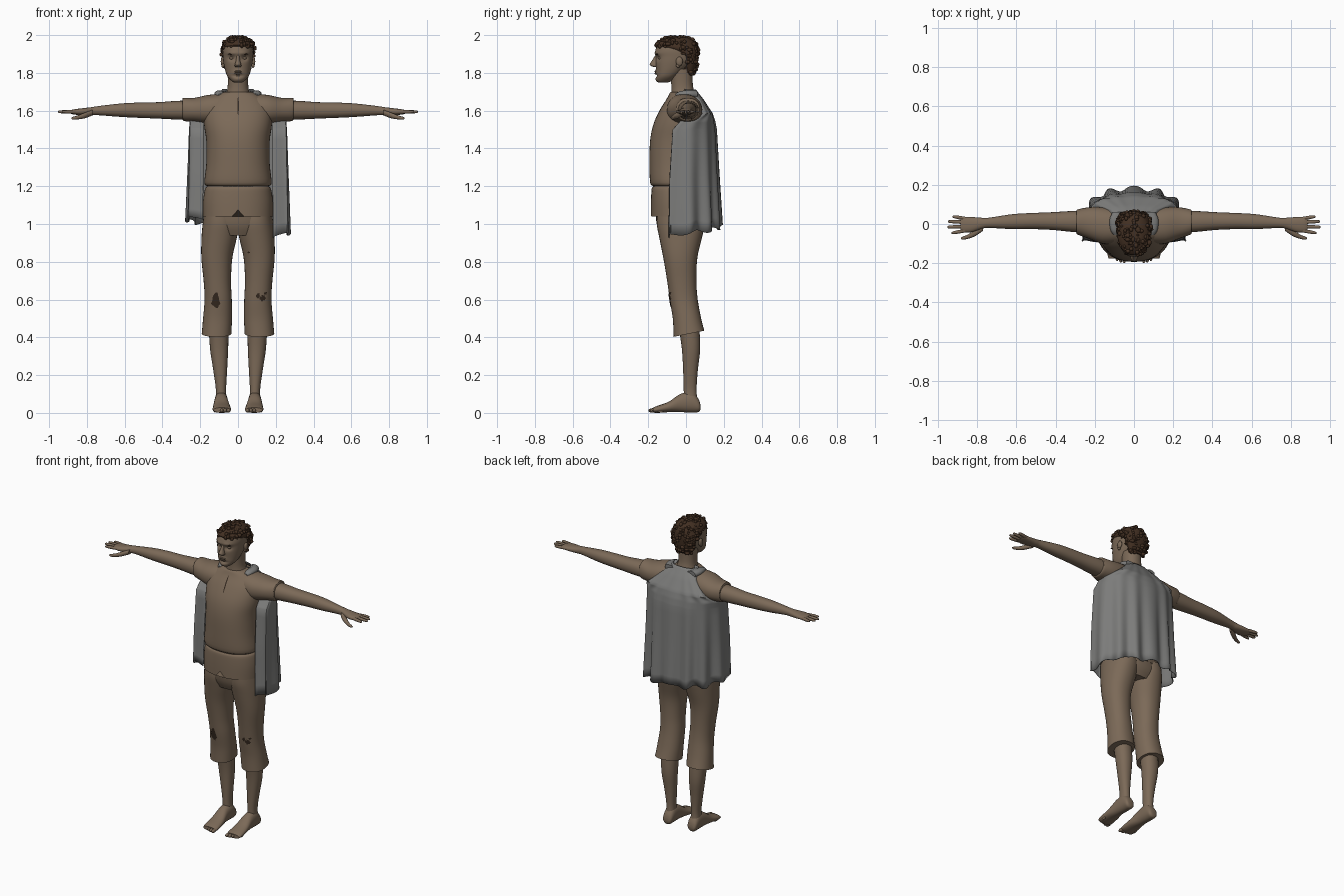
import bpy, bmesh, math, random
from math import sin, cos, pi
from mathutils import Vector
from mathutils.bvhtree import BVHTree

random.seed(4)
if "Cube" in bpy.data.objects:
    bpy.data.objects.remove(bpy.data.objects["Cube"])
parts = []


def material(name, rgb):
    m = bpy.data.materials.new(name)
    m.use_nodes = True
    color = (*rgb, 1)
    m.diffuse_color = color
    bsdf = m.node_tree.nodes["Principled BSDF"]
    bsdf.inputs["Base Color"].default_value = color
    bsdf.inputs["Roughness"].default_value = 0.9
    return m


tan = material("warm tan", (0.2, 0.143, 0.097))
grey = material("cloth grey", (0.2, 0.2, 0.195))
brown = material("dark brown hair", (0.055, 0.029, 0.016))
dark = material("torn cloth dark", (0.035, 0.022, 0.014))


def finish(name, bm, mat, mirror=False):
    bmesh.ops.recalc_face_normals(bm, faces=bm.faces)
    mesh = bpy.data.meshes.new(name)
    bm.to_mesh(mesh)
    bm.free()
    mesh.materials.append(mat)
    ob = bpy.data.objects.new(name, mesh)
    bpy.context.collection.objects.link(ob)
    if mirror:
        ob.modifiers.new("mirror", "MIRROR").use_mirror_merge = False
    parts.append(ob)
    return ob


def spline(keys, sub):
    """Smoothly interpolate between key rows."""
    rows = []
    for i in range(len(keys) - 1):
        a, b, c, d = (keys[max(0, min(len(keys) - 1, i + k))] for k in (-1, 0, 1, 2))
        for k in range(sub):
            t = k / sub
            rows.append([q + 0.5 * t * (r - p + t * (2 * p - 5 * q + 4 * r - s + t * (3 * (q - r) + s - p)))
                         for p, q, r, s in zip(a, b, c, d)])
    return rows + [list(keys[-1])]


def loft(name, keys, mat=tan, axis="z", seg=32, sub=4, power=2.2, mirror=False, shape=None):
    """Rounded rings along an axis; each key is (position, low a, high a, low b, high b)."""
    bm = bmesh.new()
    rings = []
    for s, a0, a1, b0, b1 in spline(keys, sub):
        ring = []
        for i in range(seg):
            t = 2 * pi * i / seg - pi / 2
            ca, sb = (math.copysign(abs(f) ** (2 / power), f) for f in (cos(t), sin(t)))
            a = (a0 + a1 + (a1 - a0) * ca) / 2
            b = (b0 + b1 + (b1 - b0) * sb) / 2
            v = Vector({"z": (a, b, s), "x": (s, a, b), "y": (a, s, b)}[axis])
            ring.append(bm.verts.new(shape(v) if shape else v))
        rings.append(ring)
    for lo, hi in zip(rings, rings[1:]):
        for i in range(seg):
            j = (i + 1) % seg
            bm.faces.new((lo[i], lo[j], hi[j], hi[i]))
    bm.faces.new(rings[0])
    bm.faces.new(rings[-1])
    return finish(name, bm, mat, mirror)


def blobs(name, items, mat=tan, mirror=False):
    """Small rounded lumps; each item is (centre, size)."""
    bm = bmesh.new()
    for centre, size in items:
        new = bmesh.ops.create_icosphere(bm, subdivisions=2, radius=1)["verts"]
        for v in new:
            v.co = Vector(centre) + v.co * Vector(size)
    return finish(name, bm, mat, mirror)


def patch(name, target, x, z, w, h, jag=0.4):
    """Thin ragged plate laid on the front of a part."""
    bvh = BVHTree.FromPolygons([v.co for v in target.data.vertices],
                               [p.vertices for p in target.data.polygons])
    bm = bmesh.new()
    radii = [1 - jag * random.random() for _ in range(16)]
    mirrored = len(target.modifiers) > 0

    def point(px, pz):
        hit = bvh.ray_cast(Vector((abs(px) if mirrored else px, -1, pz)), Vector((0, 1, 0)))[0]
        return bm.verts.new((px, hit.y - 0.003, pz))
    rings = [[point(x + w * r * f * cos(pi * i / 8), z + h * r * f * sin(pi * i / 8))
              for i, r in enumerate(radii)] for f in (0.2, 0.6, 1)]
    bm.faces.new(rings[0])
    for lo, hi in zip(rings, rings[1:]):
        for i in range(16):
            j = (i + 1) % 16
            bm.faces.new((lo[i], lo[j], hi[j], hi[i]))
    return finish(name, bm, dark)


# Shirt: body with cinched waist and a notch in the front hem
def hem_notch(v):
    if v.z < 1.12 and abs(v.x) < 0.012 and v.y < 0:
        v.z += 0.035 * (1.12 - v.z) / 0.08
    return v


shirt = loft("shirt", [
    (1.04, -.185, .185, -.185, .1), (1.12, -.185, .185, -.185, .1), (1.185, -.175, .175, -.182, .09),
    (1.2, -.165, .165, -.175, .085), (1.22, -.178, .178, -.19, .09), (1.32, -.168, .168, -.193, .095),
    (1.44, -.168, .168, -.19, .11), (1.53, -.18, .18, -.172, .115), (1.61, -.178, .178, -.135, .1),
    (1.665, -.14, .14, -.1, .08), (1.695, -.085, .085, -.085, .055), (1.7, -.06, .06, -.075, .045)],
    seg=48, power=2.3, shape=hem_notch)
loft("sleeve", [(.08, -.1, .075, 1.52, 1.69), (.16, -.1, .085, 1.53, 1.683), (.23, -.075, .085, 1.54, 1.668),
                (.285, -.055, .075, 1.545, 1.668), (.293, -.05, .07, 1.555, 1.665)], axis="x", mirror=True)
patch("neck_slit", shirt, .0007, 1.625, .004, .05, 0)


# Trousers: hips, cropped legs with a slanted hem, and torn knees
def slant(v):
    if v.z < 0.5:
        v.z += 0.2 * (v.y - 0.02) * (0.5 - v.z) / 0.08
    return v


loft("trouser_hips", [(.94, -.13, .13, -.13, .07), (1, -.175, .175, -.155, .098), (1.1, -.18, .18, -.165, .095)])
trousers = loft("trouser_leg", [
    (.42, .035, .192, -.065, .097), (.5, .032, .185, -.07, .08), (.6, .033, .177, -.086, .062),
    (.7, .037, .182, -.1, .055), (.82, .03, .194, -.12, .06), (.93, .006, .193, -.142, .085),
    (1.0, 0, .187, -.155, .1), (1.06, .01, .18, -.155, .095)], mirror=True, shape=slant)
patch("right_knee_tear", trousers, -.118, .595, .028, .048)
for dx, dz, size in ((-.012, .012, .017), (.012, -.002, .02), (.028, .022, .01), (-.062, .24, .008)):
    patch("left_leg_tear", trousers, .118 + dx, .61 + dz, size, size * 1.1, 0.6)

# Bare lower legs and feet
loft("lower_leg", [(.05, .058, .122, -.01, .062), (.12, .063, .117, -.012, .056), (.22, .058, .13, -.015, .062),
                   (.34, .052, .148, -.022, .075), (.46, .05, .155, -.04, .07)], mirror=True, seg=24)
loft("foot", [(.076, .07, .11, .015, .045), (.065, .058, .12, .004, .075), (.03, .054, .124, .002, .11),
              (-.03, .052, .126, .004, .1), (-.09, .042, .132, .004, .06), (-.15, .037, .135, 0, .038),
              (-.175, .042, .13, .002, .028)], axis="y", mirror=True, seg=24)
blobs("toes", [((.05 + .018 * i, -.178 + .0025 * i * i, .013), (.011 - .001 * i, .022, .012))
               for i in range(5)], mirror=True)

# Arms, hands and fingers
loft("arm", [(.2, -.05, .07, 1.55, 1.655), (.32, -.04, .066, 1.553, 1.652), (.42, -.03, .06, 1.558, 1.645),
             (.52, -.026, .056, 1.562, 1.643), (.62, -.026, .05, 1.567, 1.638), (.74, -.02, .032, 1.576, 1.624),
             (.78, -.026, .032, 1.575, 1.618), (.83, -.042, .036, 1.576, 1.612), (.87, -.042, .036, 1.58, 1.607),
             (.885, -.036, .032, 1.584, 1.602)], axis="x", seg=24, mirror=True)
for finger, y, tip, bend in (("index", -.034, .93, -.012), ("middle", -.012, .952, -.004),
                             ("ring", .009, .948, .004), ("little", .028, .925, .01)):
    loft(finger + "_finger", [(x, y + bend * k - r, y + bend * k + r, 1.594 - r, 1.594 + r)
                              for x, k, r in ((.86, 0, .009), ((.86 + tip) / 2, .5, .0095),
                                              (tip - .006, .9, .007), (tip, 1, .003))],
         axis="x", seg=10, sub=2, mirror=True)
loft("thumb", [(.77, -.035, -.005, 1.575, 1.605), (.81, -.062, -.028, 1.56, 1.59),
               (.845, -.075, -.053, 1.554, 1.576), (.872, -.08, -.064, 1.552, 1.568),
               (.882, -.076, -.07, 1.557, 1.563)], axis="x", seg=12, mirror=True)


# Head: neck, skull with eye hollows and brow, then features
def bump(v, x, z, rx, rz):
    return math.exp(-((abs(v.x) - x) / rx) ** 2 - ((v.z - z) / rz) ** 2)


def face(v):
    if v.y < -0.08:
        v.y += 0.014 * bump(v, .033, 1.878, .017, .013)
        v.y -= 0.006 * bump(v, .03, 1.904, .03, .009)
        v.y -= 0.007 * bump(v, 0, 1.803, .022, .012)
        v.y += 0.006 * bump(v, 0, 1.785, .03, .007)
        v.y -= 0.005 * bump(v, 0, 1.767, .02, .01)
    return v


loft("neck", [(1.66, -.085, .085, -.08, .05), (1.695, -.062, .062, -.078, .045), (1.74, -.054, .054, -.078, .036),
              (1.82, -.056, .056, -.085, .035)])
loft("head", [(1.748, -.018, .018, -.142, -.1), (1.757, -.034, .034, -.155, -.075), (1.78, -.055, .055, -.158, -.045),
              (1.81, -.067, .067, -.158, -.01), (1.85, -.076, .076, -.161, .03), (1.885, -.08, .08, -.161, .048),
              (1.92, -.081, .081, -.162, .05), (1.955, -.073, .073, -.145, .04), (1.98, -.045, .045, -.105, .01),
              (1.985, -.02, .02, -.07, -.02)], seg=64, sub=6, shape=face)
loft("nose", [(1.83, -.012, .012, -.168, -.14), (1.837, -.018, .018, -.185, -.14), (1.847, -.016, .016, -.192, -.14),
              (1.865, -.011, .011, -.18, -.14), (1.89, -.008, .008, -.165, -.14), (1.9, -.006, .006, -.158, -.14)],
     seg=16)
blobs("eye", [((.033, -.137, 1.878), (.013, .011, .008))], mirror=True)
blobs("eyebrow", [((.034, -.152, 1.899), (.019, .007, .0035))], brown, True)
blobs("lips", [((0, -.159, z), (.021, .008, .005)) for z in (1.808, 1.797)])
blobs("mouth_line", [((0, -.161, 1.8025), (.02, .005, .0015))], dark)
blobs("ear", [((.082, -.035, 1.86), (.01, .019, .026)), ((.08, -.042, 1.84), (.008, .011, .014))], mirror=True)

# Hair: cap covered with loose curls
hair = loft("hair_cap", [
    (1.795, -.045, .045, -.005, .042), (1.845, -.07, .07, -.005, .058), (1.89, -.083, .083, -.02, .063),
    (1.915, -.086, .086, -.075, .064), (1.94, -.085, .085, -.155, .062), (1.965, -.073, .073, -.145, .048),
    (1.985, -.045, .045, -.11, .015), (1.99, -.02, .02, -.08, -.02)], brown)
scalp = [v.co.copy() for v in hair.data.vertices if v.co.y > -0.02 or v.co.z > 1.9]
curls = []
for co in random.sample(scalp, 220):
    r = random.uniform(.006, .012)
    co.z = min(co.z, 2 - r)
    curls.append((co, (r * random.uniform(.7, 1.4), r * random.uniform(.7, 1.4), r)))
blobs("hair_curls", curls, brown)

# Cape: narrow at the neck, passing behind the arms and hanging in folds
cape_rows = [(1.712, .085, -.01, .052), (1.66, .12, .06, .092), (1.585, .205, .085, .14), (1.545, .258, -.03, .152),
             (1.5, .262, -.07, .16), (1.25, .268, -.085, .17), (.985, .275, -.088, .182)]
bm = bmesh.new()
grid = []
steps, columns = 5, 96
for n in range((len(cape_rows) - 1) * steps + 1):
    i = min(n // steps, len(cape_rows) - 2)
    k = n / steps - i
    z, w, front, back = (p + (q - p) * k for p, q in zip(cape_rows[i], cape_rows[i + 1]))
    drop = max(0, (1.7 - z) / 0.7)
    row = []
    for c in range(columns + 1):
        u = 2 * c / columns - 1
        t = u * (pi / 2 + 0.4)
        fold = 0.013 * drop * cos(15 * t + 0.8 * sin(3 * t))
        curl = max(0, abs(t) - pi / 2)
        around = max(-pi / 2, min(pi / 2, t))
        x = w * math.copysign(abs(sin(around)) ** 0.8, t) * (1 - 0.75 * curl)
        y = front + (back - front) * max(0, cos(around)) ** 0.7
        hem = drop ** 3 * (-0.045 * u + 0.01 * cos(11 * t))
        row.append(bm.verts.new((x + fold * sin(around), y + fold * max(cos(around), 0.4), z + hem)))
    grid.append(row)
for lo, hi in zip(grid, grid[1:]):
    for c in range(columns):
        bm.faces.new((lo[c], lo[c + 1], hi[c + 1], hi[c]))
cape = finish("cape", bm, grey)
cape.modifiers.new("thickness", "SOLIDIFY").thickness = 0.004
loft("cape_shoulder_strap", [(.06, .05, .11, 1.665, 1.705), (.02, .07, .125, 1.67, 1.708),
                             (-.03, .075, .12, 1.67, 1.703), (-.055, .08, .105, 1.67, 1.69)],
     grey, "y", 16, mirror=True)

# Smooth shading with crisp hems
bpy.ops.object.select_all(action="DESELECT")
for ob in parts:
    ob.select_set(True)
bpy.context.view_layer.objects.active = parts[0]
bpy.ops.object.shade_smooth_by_angle(angle=math.radians(50))
